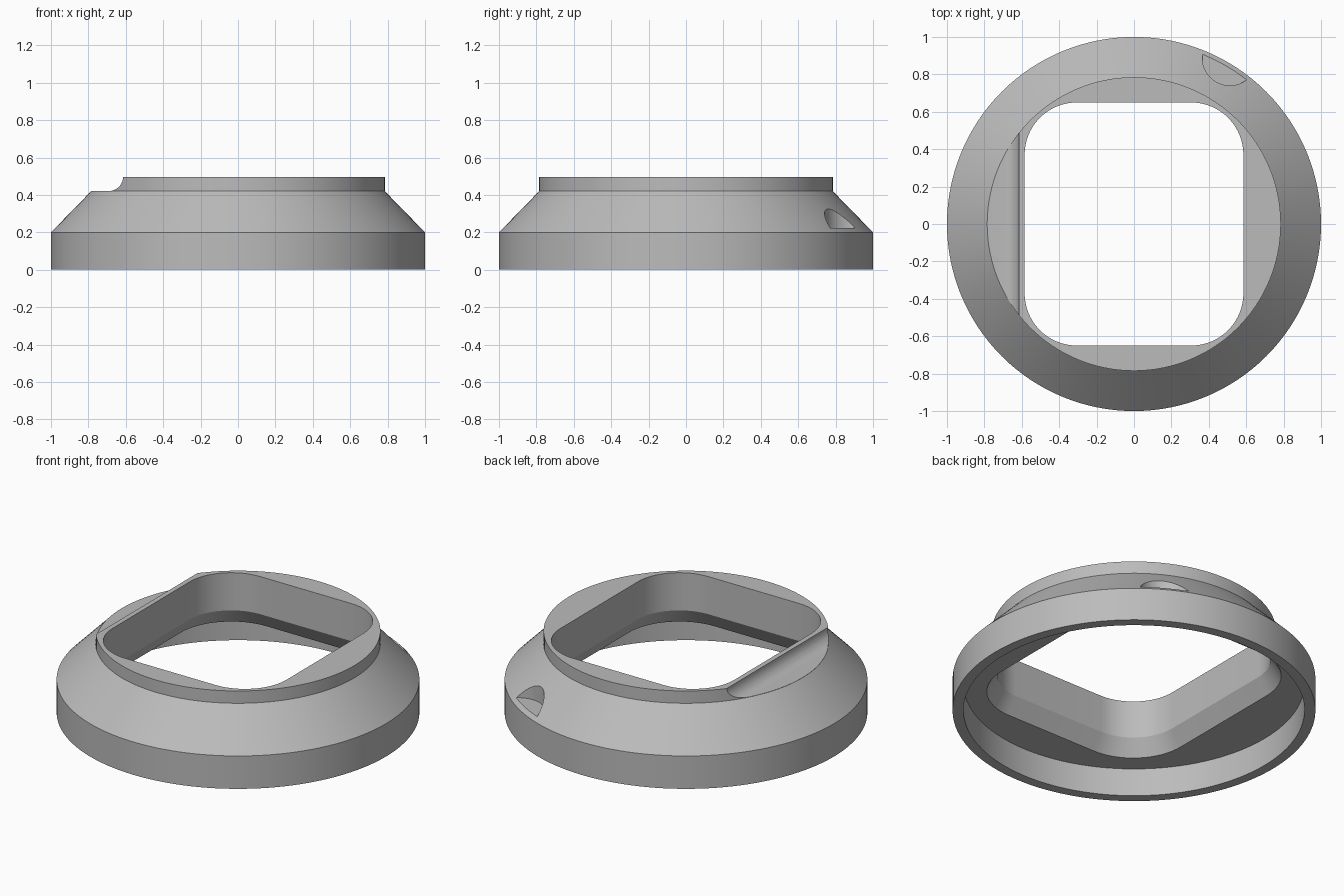
import bpy, bmesh
from math import sin, cos, pi, radians

if "Cube" in bpy.data.objects:
    bpy.data.objects.remove(bpy.data.objects["Cube"], do_unlink=True)

grey = bpy.data.materials.new("plain grey")
grey.use_nodes = True
colour = (0.5, 0.5, 0.5, 1)
grey.diffuse_color = colour
grey.node_tree.nodes["Principled BSDF"].inputs["Base Color"].default_value = colour


def loft(name, rings):
    """Closed solid through matching rings of points, capped at both ends."""
    bm = bmesh.new()
    loops = [[bm.verts.new(p) for p in ring] for ring in rings]
    for a, b in zip(loops, loops[1:]):
        for i in range(len(a)):
            j = (i + 1) % len(a)
            bm.faces.new((a[i], a[j], b[j], b[i]))
    bm.faces.new(loops[0][::-1])
    bm.faces.new(loops[-1])
    bmesh.ops.recalc_face_normals(bm, faces=bm.faces)
    mesh = bpy.data.meshes.new(name)
    bm.to_mesh(mesh)
    bm.free()
    mesh.materials.append(grey)
    obj = bpy.data.objects.new(name, mesh)
    bpy.context.collection.objects.link(obj)
    return obj


def circle(r, z, n=128, cx=0, cy=0):
    return [(cx + r * cos(2 * pi * i / n), cy + r * sin(2 * pi * i / n), z) for i in range(n)]


def rounded_rect(grow, z, hx=0.585, hy=0.65, r=0.28, steps=16):
    pts = []
    for k, (sx, sy) in enumerate(((1, 1), (-1, 1), (-1, -1), (1, -1))):
        for s in range(steps + 1):
            a = (k + s / steps) * pi / 2
            pts.append((sx * (hx - r) + (r + grow) * cos(a),
                        sy * (hy - r) + (r + grow) * sin(a), z))
    return pts


# Round body: straight skirt, sloped shoulder, raised collar
body = loft("ring_body", [circle(1, 0), circle(1, 0.2), circle(0.785, 0.42), circle(0.785, 0.495)])

# Wide bore underneath
bore = loft("bore_cutter", [circle(0.94, -0.1), circle(0.94, 0.17)])

# Rounded window, flared at its lower edge
window = loft("window_cutter", [rounded_rect(0.06, 0.1), rounded_rect(0.06, 0.17),
                                rounded_rect(0, 0.266), rounded_rect(0, 0.6)])

# Side step in the collar with a concave fillet
step = [(-0.9, 0.6), (-0.9, 0.421)]
step += [(-0.69 + 0.075 * sin(a), 0.496 - 0.075 * cos(a)) for a in (i * pi / 24 for i in range(13))]
step.append((-0.615, 0.6))
notch = loft("notch_cutter", [[(x, y, z) for x, z in step] for y in (-0.8, 0.8)])

# Thumb notch on the rear of the shoulder
angle = radians(60)
cx, cy = 1.025 * cos(angle), 1.025 * sin(angle)
thumb = loft("thumb_cutter", [circle(0.147, z, 64, cx, cy) for z in (0.222, 0.6)])

for cutter in (bore, window, notch, thumb):
    cutter.hide_render = True
    cutter.hide_viewport = True
    mod = body.modifiers.new(cutter.name, 'BOOLEAN')
    mod.operation = 'DIFFERENCE'
    mod.solver = 'EXACT'
    mod.object = cutter

# Bake the cuts and remove the cutters
bpy.context.view_layer.update()
cut = bpy.data.meshes.new_from_object(body.evaluated_get(bpy.context.evaluated_depsgraph_get()))
body.modifiers.clear()
body.data = cut
for cutter in (bore, window, notch, thumb):
    bpy.data.objects.remove(cutter, do_unlink=True)

bpy.ops.object.select_all(action='DESELECT')
body.select_set(True)
bpy.context.view_layer.objects.active = body
bpy.ops.object.shade_smooth_by_angle(angle=radians(25))
